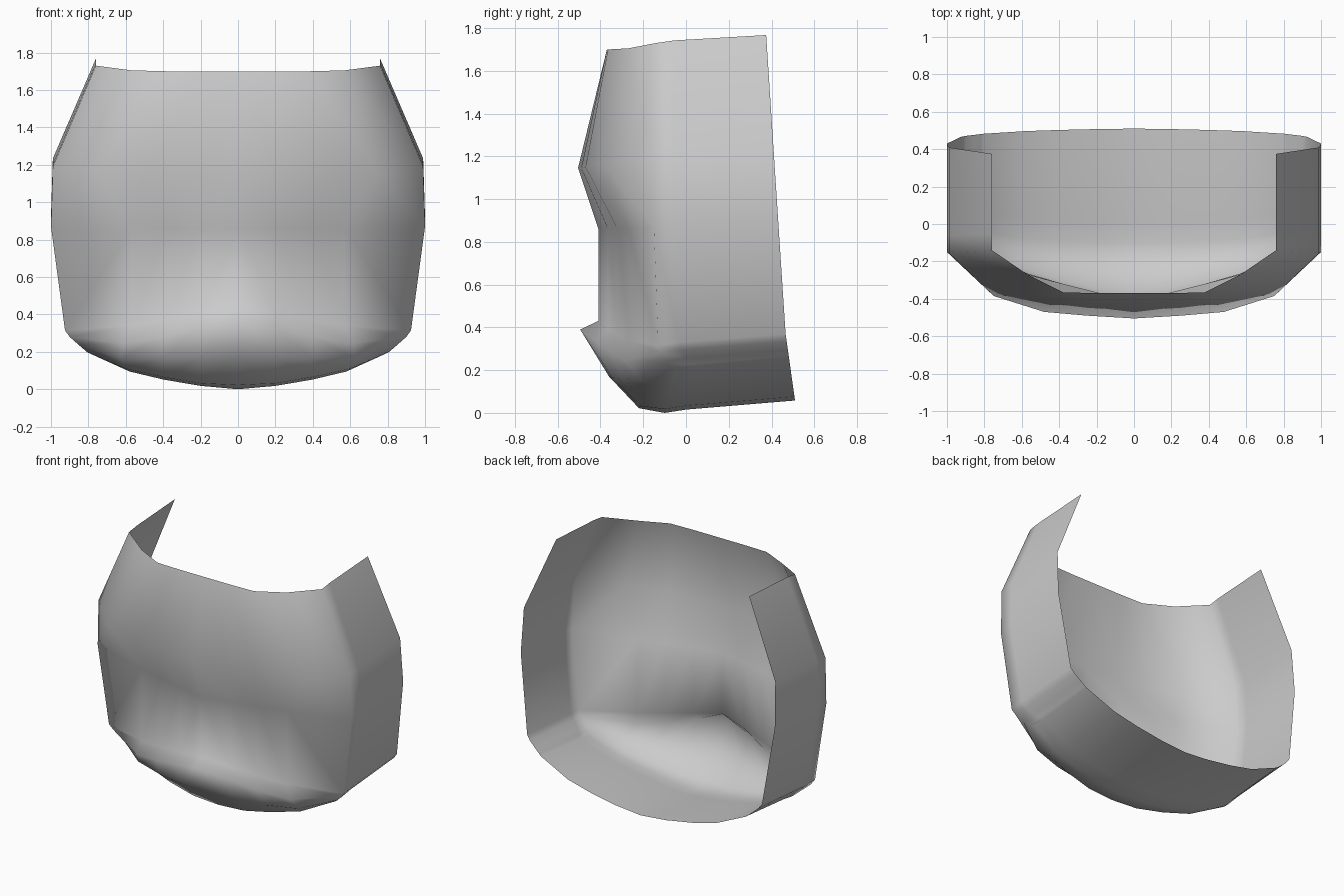
import bpy, bmesh
from mathutils import Vector

if "Cube" in bpy.data.objects:
    bpy.data.objects.remove(bpy.data.objects["Cube"])

# Front panel cross-sections, top to bottom, centre line to side crease: (x, y, z)
ROWS = [
    [(0, -.37, 1.70), (.2, -.37, 1.70), (.38, -.365, 1.70), (.57, -.27, 1.705), (.76, -.14, 1.73)],
    [(0, -.505, 1.145), (.25, -.49, 1.145), (.48, -.47, 1.15), (.75, -.385, 1.16), (.99, -.155, 1.19)],
    [(0, -.41, .86), (.2, -.365, .86), (.38, -.32, .86), (.57, -.27, .86), (1.0, -.15, .87)],
    [(0, -.41, .43), (.2, -.365, .40), (.38, -.32, .37), (.57, -.265, .34), (.925, -.13, .315)],
    [(0, -.495, .39), (.2, -.42, .335), (.4, -.35, .28), (.61, -.28, .245), (.9, -.12, .28)],
    [(0, -.36, .17), (.2, -.345, .165), (.4, -.3, .16), (.63, -.225, .165), (.855, -.1, .24)],
    [(0, -.22, .022), (.2, -.215, .032), (.4, -.19, .065), (.6, -.15, .11), (.82, -.07, .21)],
    [(0, -.1, .0), (.2, -.1, .018), (.4, -.095, .052), (.58, -.08, .095), (.805, -.04, .197)],
]


def back_rim(p):
    """Point on the open back edge, straight behind a crease point."""
    x, y, z = p
    return (x, .51 - .14 * min(z, .32) - .064 * max(z - .32, 0), z + .058 - .012 * z)


def near_crease(p):
    """Support point just behind the crease, keeps the side wall flat."""
    q = Vector(p).lerp(Vector(back_rim(p)), .17)
    return (q.x, q.y, q.z + .006)


# Side wall adds two columns, jaw floor adds two rows
grid = [row + [near_crease(row[-1]), back_rim(row[-1])] for row in ROWS]
floor = [ROWS[-1], [near_crease(p) for p in ROWS[-1]], [back_rim(p) for p in ROWS[-1]]]

bm = bmesh.new()


def add_strips(rows):
    vs = [[bm.verts.new(Vector(p)) for p in r] for r in rows]
    for a, b in zip(vs, vs[1:]):
        for i in range(len(a) - 1):
            bm.faces.new((a[i], b[i], b[i + 1], a[i + 1]))


add_strips(grid)
add_strips(floor)
bmesh.ops.remove_doubles(bm, verts=bm.verts, dist=.0005)

# Mirror the half shell across x = 0
bmesh.ops.mirror(bm, geom=bm.verts[:] + bm.edges[:] + bm.faces[:],
                 axis='X', merge_dist=.0005)
bmesh.ops.remove_doubles(bm, verts=bm.verts, dist=.0005)
bmesh.ops.recalc_face_normals(bm, faces=bm.faces)
front = min(bm.faces, key=lambda f: f.calc_center_median().y)
if front.normal.y > 0:
    bmesh.ops.reverse_faces(bm, faces=bm.faces)

# Soft shading everywhere
for f in bm.faces:
    f.smooth = True

mesh = bpy.data.meshes.new("face_guard_shell")
bm.to_mesh(mesh)
bm.free()
shell = bpy.data.objects.new("face_guard_shell", mesh)
bpy.context.collection.objects.link(shell)
